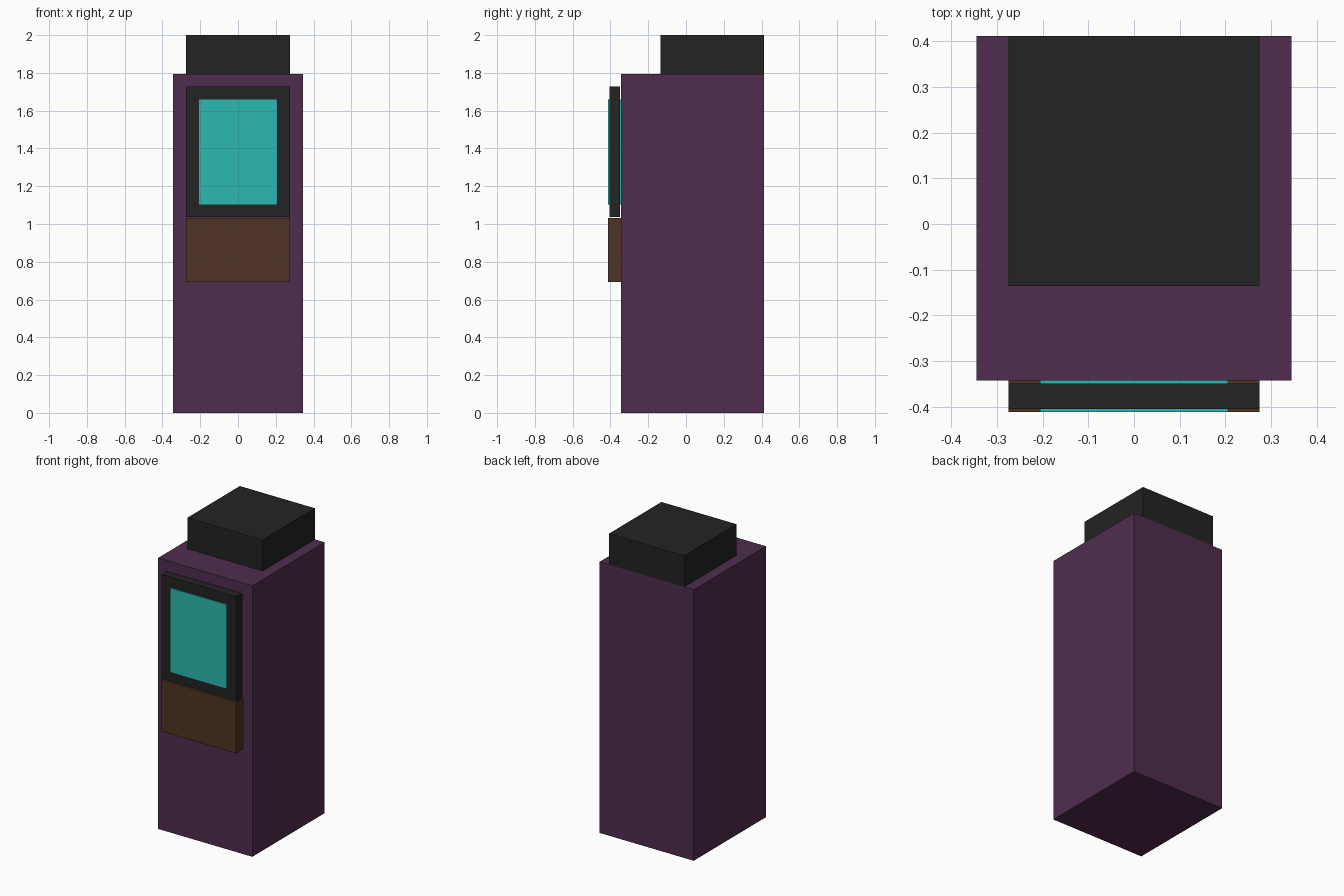
import bpy

if "Cube" in bpy.data.objects:
    bpy.data.objects.remove(bpy.data.objects["Cube"])


def material(name, srgb):
    # flat colour given in sRGB 0-255, stored as linear
    m = bpy.data.materials.new(name)
    lin = [((c / 255 + 0.055) / 1.055) ** 2.4 if c > 10 else c / 255 / 12.92 for c in srgb]
    m.diffuse_color = (*lin, 1.0)
    m.use_nodes = True
    m.node_tree.nodes["Principled BSDF"].inputs["Base Color"].default_value = m.diffuse_color
    return m


purple = material("dark_purple", (80, 45, 78))
black = material("charcoal", (35, 35, 35))
teal = material("teal", (45, 185, 175))
brown = material("brown", (80, 52, 35))


def box(name, half_width, y, z, mat):
    # box centred on x, spanning the given y and z ranges
    bpy.ops.mesh.primitive_cube_add(size=1)
    ob = bpy.context.object
    ob.name = name
    ob.location = (0, (y[0] + y[1]) / 2, (z[0] + z[1]) / 2)
    ob.scale = (2 * half_width, y[1] - y[0], z[1] - z[0])
    bpy.ops.object.transform_apply(location=True, rotation=False, scale=True)
    ob.data.materials.append(mat)
    return ob


# cabinet and the block on top of it
box("cabinet", 0.345, (-0.343, 0.412), (0, 1.794), purple)
box("top_block", 0.275, (-0.136, 0.412), (1.794, 2.0), black)

# display: frame stands just off the cabinet, screen runs through it
box("screen_frame", 0.275, (-0.406, -0.350), (1.037, 1.727), black)
box("screen", 0.206, (-0.412, -0.343), (1.102, 1.658), teal)

# panel under the display
box("lower_panel", 0.275, (-0.412, -0.343), (0.692, 1.031), brown)
